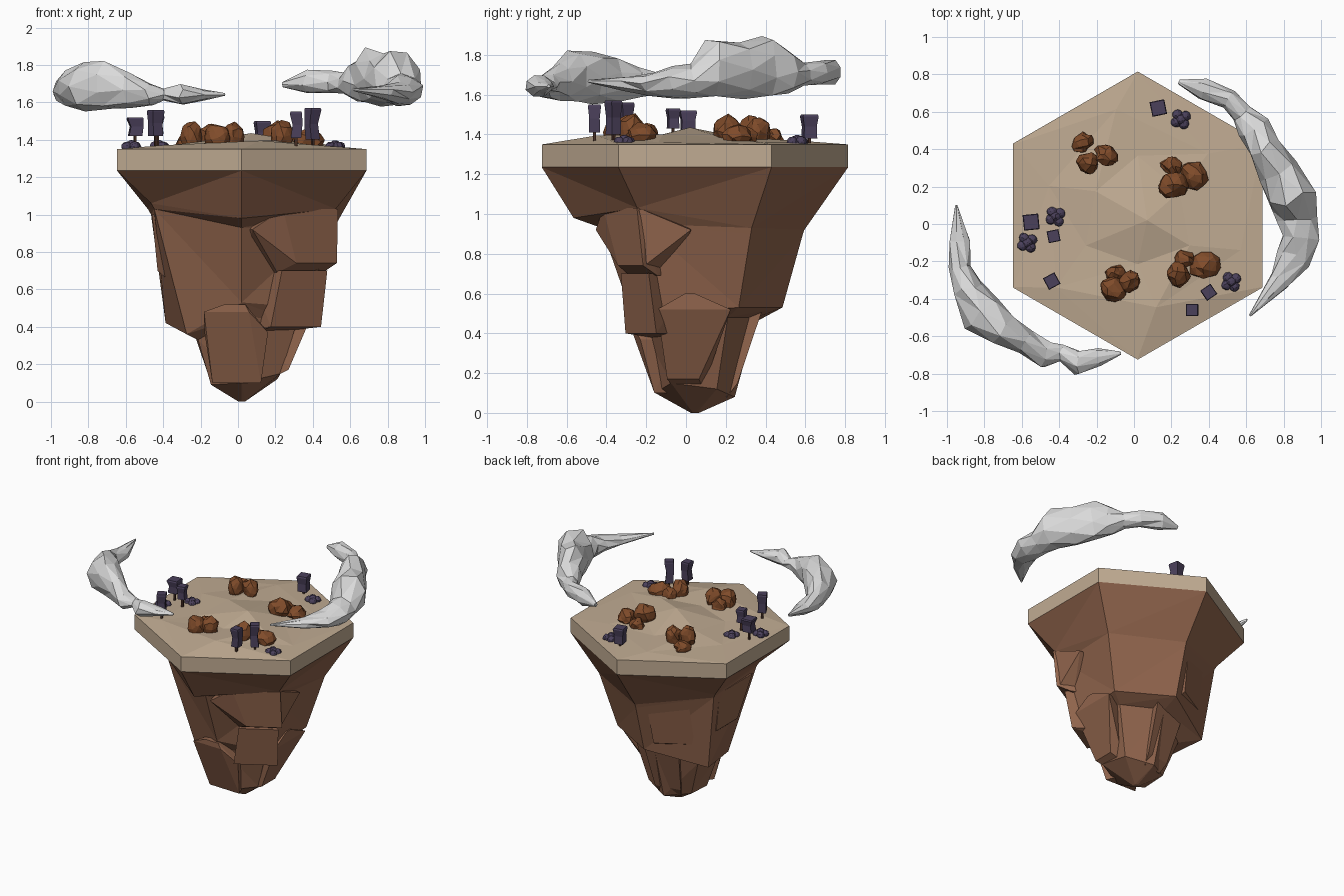
import bpy, bmesh, math, random
from mathutils import Vector, Matrix

random.seed(4)
if "Cube" in bpy.data.objects:
    bpy.data.objects.remove(bpy.data.objects["Cube"], do_unlink=True)


def material(name, rgb):
    mat = bpy.data.materials.new(name)
    mat.use_nodes = True
    color = (*rgb, 1)
    mat.diffuse_color = color
    mat.node_tree.nodes["Principled BSDF"].inputs["Base Color"].default_value = color
    return mat


sand = material("sand", (.53, .41, .29))
earth = material("earth", (.285, .13, .074))
boulder_brown = material("boulder brown", (.215, .071, .023))
foliage = material("dusk purple foliage", (.07, .052, .105))
bark = material("bark", (.06, .026, .017))
cloud_grey = material("cloud grey", (.7, .7, .7))

CX, CY = .02, .045     # island centre
CORNERS = [math.radians(30 + 60 * k) for k in range(6)]


def finish(name, bm, mat):
    bmesh.ops.recalc_face_normals(bm, faces=bm.faces)
    mesh = bpy.data.meshes.new(name)
    bm.to_mesh(mesh)
    bm.free()
    mesh.materials.append(mat)
    obj = bpy.data.objects.new(name, mesh)
    bpy.context.collection.objects.link(obj)
    return obj


def loft(name, rings, mat):
    """Skin a stack of equal-length closed rings and cap both ends."""
    bm = bmesh.new()
    loops = [[bm.verts.new(p) for p in ring] for ring in rings]
    for low, high in zip(loops, loops[1:]):
        for i in range(len(low)):
            j = (i + 1) % len(low)
            bm.faces.new((low[i], low[j], high[j], high[i]))
    bm.faces.new(loops[0])
    bm.faces.new(loops[-1])
    bmesh.ops.triangulate(bm, faces=bm.faces)
    return finish(name, bm, mat)


def polar(radius, angle, z):
    return (CX + radius * math.cos(angle), CY + radius * math.sin(angle), z)


def hull(name, points, mat):
    bm = bmesh.new()
    for p in points:
        bm.verts.new(p)
    result = bmesh.ops.convex_hull(bm, input=bm.verts)
    spare = {v for v in result["geom_interior"] + result["geom_unused"]
             if isinstance(v, bmesh.types.BMVert)}
    bmesh.ops.delete(bm, geom=list(spare), context='VERTS')
    return finish(name, bm, mat)


def chunk(name, degrees, levels):
    """Rock slab on one side: levels of (z, distance out, tangent from, tangent to)."""
    a = math.radians(degrees)
    out = Vector((math.cos(a), math.sin(a), 0))
    side = Vector((-out.y, out.x, 0))
    points = []
    for z, dist, t0, t1 in levels:
        for d, t in ((dist, t0), (dist, t1), (.08, t0 * .5), (.08, t1 * .5)):
            points.append(Vector((CX, CY, z)) + out * d + side * t)
    hull(name, points, earth)


# Earth body: (radius, height) at each of the six corners, top to bottom
body = [
    [(.77, 1.235)] * 6,
    [(.57, .93), (.55, .92), (.58, 1.03), (.56, 1.06), (.61, .98), (.58, 1.03)],
    [(.56, .9), (.54, .89), (.56, 1.0), (.54, 1.03), (.47, .93), (.52, .95)],
    [(.44, .53), (.44, .53), (.47, .42), (.34, .36), (.33, .53), (.43, .5)],
    [(.33, .48), (.31, .48), (.3, .38), (.27, .33), (.28, .46), (.34, .42)],
    [(.22, .12), (.2, .08), (.19, .1), (.19, .09), (.2, .1), (.24, .15)],
    [(.02, 0)] * 6,
]
loft("earth_body", [[polar(r, a, z) for (r, z), a in zip(ring, CORNERS)]
                    for ring in body], earth)

# Broken slabs that step out of the body
chunk("front_upper_slab", 300, [(1.03, .51, -.04, .3), (.92, .46, -.2, .3),
                                (.74, .48, .06, .31), (.69, .38, 0, .28)])
chunk("side_upper_slab", 0, [(1.02, .505, -.29, -.26), (.92, .495, -.27, -.02),
                             (.75, .49, -.26, -.24), (.7, .4, -.24, -.2)])
chunk("front_lower_slab", 300, [(.7, .43, 0, .28), (.4, .38, -.04, .27), (.38, .25, -.02, .15)])
chunk("front_tip_slab", 268, [(.52, .34, -.08, .03), (.48, .34, -.19, .05),
                              (.37, .27, -.19, .15), (.1, .2, -.15, .11)])
chunk("side_tip_slab", 0, [(.6, .4, -.05, 0), (.52, .4, -.19, .18),
                           (.17, .25, -.14, .02), (.12, .15, -.1, .04)])
chunk("back_slab", 120, [(.95, .47, -.2, .1), (.6, .42, -.15, .14), (.53, .3, -.1, .1)])
chunk("back_tip_slab", 100, [(.55, .33, -.14, .14), (.15, .2, -.1, .1), (.08, .15, -.08, .08)])
chunk("left_slab", 180, [(1.0, .48, -.2, .2), (.7, .45, -.2, .06), (.62, .36, -.1, .06)])

# Sandy plateau with a low faceted mound
loft("plateau", [[polar(.77, a, z) for a in CORNERS] for z in (1.235, 1.35)], sand)
bm = bmesh.new()
rim = [bm.verts.new(polar(.765, a, 1.35)) for a in CORNERS]
mid_heights = (1.36, 1.365, 1.36, 1.37, 1.395, 1.36)
mid = [bm.verts.new(polar(.5 + .08 * (k % 2), a + .2, z))
       for k, (a, z) in enumerate(zip(CORNERS, mid_heights))]
inner_heights = (1.385, 1.365, 1.39, 1.365, 1.375, 1.4)
inner = [bm.verts.new(polar(.26 + .06 * (k % 2), a, z))
         for k, (a, z) in enumerate(zip(CORNERS, inner_heights))]
peak = bm.verts.new((.07, .02, 1.435))
for k in range(6):
    n = (k + 1) % 6
    bm.faces.new((rim[k], rim[n], mid[k]))
    bm.faces.new((rim[n], mid[n], mid[k]))
    bm.faces.new((mid[k], mid[n], inner[n]))
    bm.faces.new((mid[k], inner[n], inner[k]))
    bm.faces.new((inner[k], inner[n], peak))
finish("sandy_mound", bm, sand)


def lumps(name, blobs, mat, jitter):
    """Cluster of faceted stones: (centre, scale) pairs in one mesh."""
    bm = bmesh.new()
    for centre, scale in blobs:
        spin = (Matrix.Rotation(random.uniform(-.3, .3), 4, 'X')
                @ Matrix.Rotation(random.uniform(0, 6), 4, 'Z'))
        matrix = Matrix.Translation(centre) @ spin @ Matrix.Diagonal((*scale, 1))
        made = bmesh.ops.create_icosphere(bm, subdivisions=2, radius=1, matrix=matrix)
        for v in made["verts"]:
            v.co += Vector([random.uniform(-jitter, jitter) for _ in range(3)])
    finish(name, bm, mat)


# Boulder clusters: x, y, width and top of each stone
clusters = {
    "back_left": [(-.275, .435, .056, 1.43), (-.25, .325, .062, 1.5), (-.15, .37, .066, 1.485)],
    "back_right": [(.2, .31, .055, 1.43), (.21, .205, .078, 1.5), (.32, .26, .078, 1.45)],
    "front_left": [(-.1, -.265, .055, 1.45), (-.11, -.35, .075, 1.49), (-.025, -.31, .062, 1.49)],
    "front_right": [(.27, -.185, .055, 1.46), (.235, -.27, .072, 1.5), (.375, -.225, .085, 1.46)],
}
for label, stones in clusters.items():
    lumps("boulders_" + label,
          [(Vector((x, y, (1.33 + top) / 2)), (w, w * .85, (top - 1.33) / 2))
           for x, y, w, top in stones], boulder_brown, .01)

# Round bushes
for k, (x, y) in enumerate([(-.42, .04), (-.57, -.1), (.25, .56), (.52, -.31)]):
    blobs = [(Vector((x + .03 * math.cos(a), y + .03 * math.sin(a), 1.362)), (.028,) * 3)
             for a in (.6, 2.2, 3.7, 5.3)]
    blobs.append((Vector((x, y, 1.372)), (.027,) * 3))
    lumps(f"bush_{k + 1}", blobs, foliage, .002)

# Blocky trees: x, y, crown bottom, crown top, half width, turn
trees = [(-.55, .01, 1.42, 1.52, .042, .1), (-.43, -.065, 1.43, 1.53, .032, .2),
         (-.44, -.305, 1.42, 1.56, .035, .5), (.13, .62, 1.38, 1.5, .04, .2),
         (.31, -.46, 1.41, 1.55, .033, 0), (.4, -.365, 1.4, 1.57, .033, .6)]


def square(x, y, z, half, turn):
    corners = [turn + math.pi * (.25 + .5 * q) for q in range(4)]
    return [(x + half * 1.41 * math.cos(a), y + half * 1.41 * math.sin(a), z) for a in corners]


for k, (x, y, low, high, w, turn) in enumerate(trees):
    lean = random.uniform(-.01, .01)
    loft(f"tree_crown_{k + 1}", [square(x, y, low, w * .85, turn),
                                 square(x + lean, y, (low + high) / 2, w * .8, turn),
                                 square(x, y, high - .01, w, turn),
                                 square(x, y, high, w * .9, turn)], foliage)
    loft(f"tree_trunk_{k + 1}", [square(x, y, z, .007, turn) for z in (1.34, low + .01)], bark)


def cloud(name, stations):
    """Sweep a lumpy section along (x, y, half width, bottom, top) stations."""
    rings = []
    for i, (x, y, w, low, high) in enumerate(stations):
        before, after = stations[max(i - 1, 0)], stations[min(i + 1, len(stations) - 1)]
        along = Vector((after[0] - before[0], after[1] - before[1], 0)).normalized()
        across = Vector((-along.y, along.x, 0))
        ring = []
        for s in range(8):
            a = math.tau * s / 8 + .35 * (i % 2)
            rough = random.uniform(.95, 1.12)
            ring.append(Vector((x, y, (low + high) / 2 + math.sin(a) * rough * (high - low) / 2))
                        + across * (math.cos(a) * w * rough)
                        + along * random.uniform(-.2, .2) * w)
        rings.append(ring)
    loft(name, rings, cloud_grey)


cloud("cloud_right", [
    (.24, .76, .012, 1.68, 1.71), (.37, .725, .06, 1.65, 1.78), (.5, .67, .05, 1.65, 1.77),
    (.58, .59, .055, 1.64, 1.76), (.64, .51, .085, 1.61, 1.82), (.7, .41, .085, 1.6, 1.89),
    (.77, .28, .11, 1.59, 1.86), (.85, .14, .135, 1.58, 1.87), (.87, .03, .1, 1.59, 1.75),
    (.89, -.07, .1, 1.58, 1.74), (.86, -.18, .09, 1.6, 1.71), (.78, -.3, .055, 1.62, 1.69),
    (.62, -.49, .006, 1.66, 1.675)])
cloud("cloud_left", [
    (-.95, .1, .006, 1.67, 1.69), (-.93, -.1, .055, 1.61, 1.7), (-.93, -.23, .055, 1.59, 1.73),
    (-.89, -.35, .085, 1.57, 1.78), (-.81, -.48, .12, 1.56, 1.81), (-.7, -.57, .09, 1.57, 1.82),
    (-.58, -.63, .065, 1.57, 1.76), (-.47, -.7, .07, 1.58, 1.7), (-.39, -.69, .045, 1.61, 1.67),
    (-.3, -.74, .065, 1.59, 1.7), (-.19, -.71, .045, 1.61, 1.67), (-.07, -.69, .008, 1.635, 1.65)])
